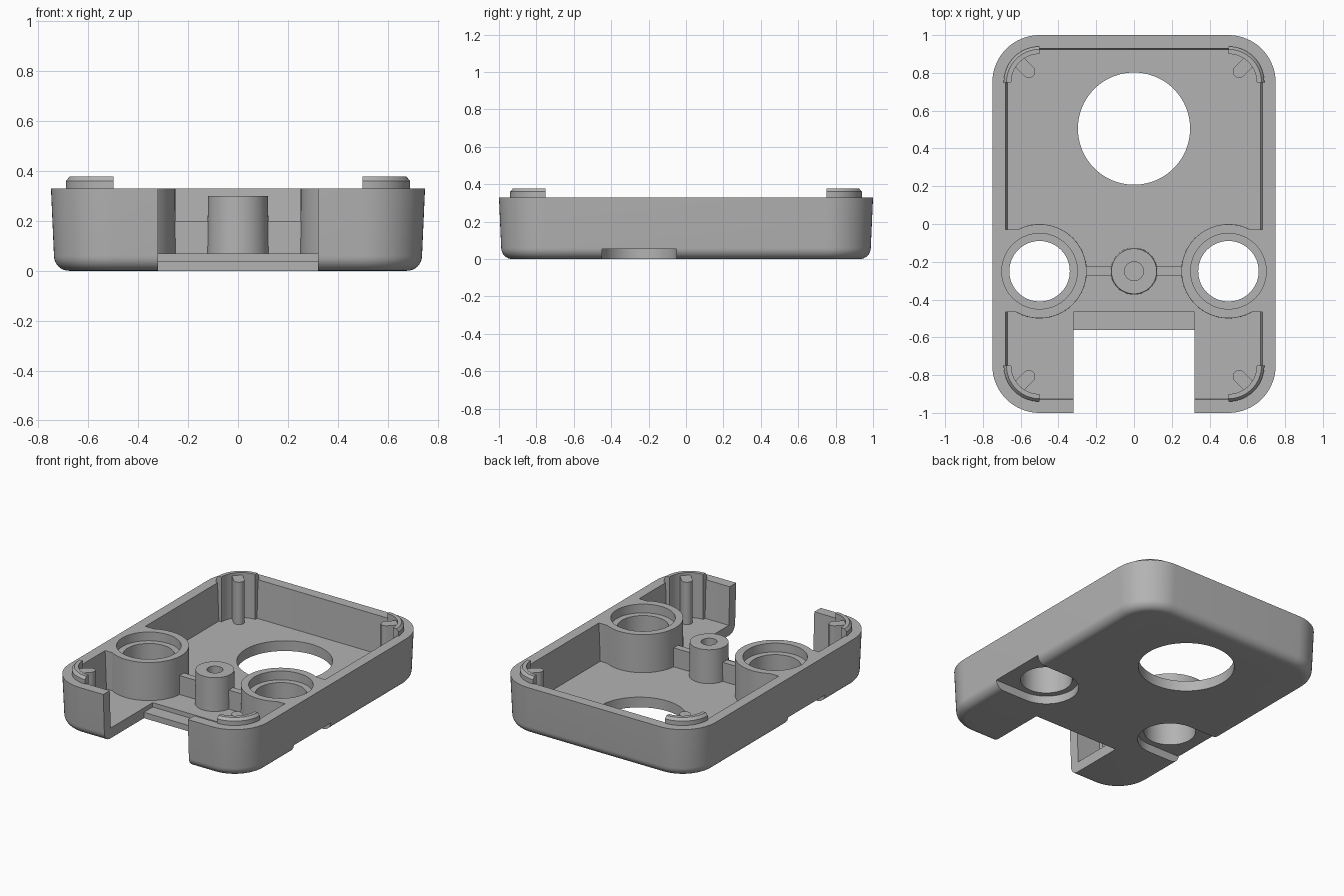
import bpy, bmesh
from math import sin, cos, pi, radians

if "Cube" in bpy.data.objects:
    bpy.data.objects.remove(bpy.data.objects["Cube"], do_unlink=True)

grey = bpy.data.materials.new("plain grey")
grey.use_nodes = True
grey.diffuse_color = (0.45, 0.45, 0.45, 1)
grey.node_tree.nodes["Principled BSDF"].inputs["Base Color"].default_value = (0.45, 0.45, 0.45, 1)

TOP, FLOOR, SINK = 0.33, 0.07, 0.06   # rim height, floor height, overlap depth of floor parts


def loft(name, rings, closed=False):
    """Skin equal-length rings of points; cap the ends unless the rings form a loop."""
    bm = bmesh.new()
    loops = [[bm.verts.new(p) for p in ring] for ring in rings]
    n = len(loops[0])
    for a, b in zip(loops, loops[1:]):
        for i in range(n):
            j = (i + 1) % n
            bm.faces.new((a[i], a[j], b[j], b[i]))
    if not closed:
        bm.faces.new(loops[0])
        bm.faces.new(loops[-1])
    else:
        for i in range(n):
            j = (i + 1) % n
            bm.faces.new((loops[-1][i], loops[-1][j], loops[0][j], loops[0][i]))
    bmesh.ops.recalc_face_normals(bm, faces=bm.faces)
    mesh = bpy.data.meshes.new(name)
    bm.to_mesh(mesh)
    bm.free()
    mesh.materials.append(grey)
    obj = bpy.data.objects.new(name, mesh)
    bpy.context.collection.objects.link(obj)
    return obj


def rounded(z, hx, hy, r, seg=16):
    ring = []
    for k, (sx, sy) in enumerate(((1, 1), (-1, 1), (-1, -1), (1, -1))):
        for i in range(seg + 1):
            a = (k + i / seg) * pi / 2
            ring.append((sx * (hx - r) + r * cos(a), sy * (hy - r) + r * sin(a), z))
    return ring


def prism(name, outline, z0, z1):
    return loft(name, [[(x, y, z) for x, y in outline] for z in (z0, z1)])


def box(name, x0, x1, y0, y1, z0, z1):
    return prism(name, [(x0, y0), (x1, y0), (x1, y1), (x0, y1)], z0, z1)


def disc(name, x, y, r0, r1, z0, z1, n=96):
    return loft(name, [[(x + r * cos(2 * pi * i / n), y + r * sin(2 * pi * i / n), z)
                        for i in range(n)] for r, z in ((r0, z0), (r1, z1))])


def activate(obj):
    bpy.ops.object.select_all(action="DESELECT")
    obj.select_set(True)
    bpy.context.view_layer.objects.active = obj


def cut(obj, cutter):
    mod = obj.modifiers.new("cut", "BOOLEAN")
    mod.operation, mod.solver, mod.object = "DIFFERENCE", "EXACT", cutter
    activate(obj)
    bpy.ops.object.modifier_apply(modifier=mod.name)
    bpy.data.objects.remove(cutter, do_unlink=True)


def smooth(obj):
    activate(obj)
    bpy.ops.object.shade_smooth_by_angle(angle=radians(30))


# Outer tray body: drafted sides with a rounded bottom edge
sections = []
for i in range(9):
    a = i / 8 * pi / 2
    inset = 0.012 + 0.06 * (1 - sin(a))
    sections.append(rounded(0.06 * (1 - cos(a)), 0.75 - inset, 1 - inset, 0.25 - inset))
sections.append(rounded(TOP, 0.75, 1, 0.25))
case = loft("tray_case", sections)

# Cavity, keeping the two side cups and their wall blocks as solid material
cavity = loft("cavity", [rounded(FLOOR, 0.67, 0.92, 0.17), rounded(0.4, 0.683, 0.933, 0.183)])
for s in (-1, 1):
    cut(cavity, disc("cup_solid", 0.5 * s, -0.25, 0.25, 0.248, 0, 0.5))
    x0, x1 = sorted((0.6 * s, 0.8 * s))
    cut(cavity, box("block_solid", x0, x1, -0.465, -0.03, 0, 0.5))
cut(case, cavity)

# Cup bores, counterbores and the underside slots open to the sides
for s in (-1, 1):
    cut(case, disc("bore", 0.5 * s, -0.25, 0.16, 0.16, -0.1, 0.5))
    cut(case, disc("counterbore", 0.5 * s, -0.25, 0.2, 0.2, TOP - 0.06, 0.5))
    arc = [(s * (0.5 - 0.2 * sin(pi * i / 32)), -0.25 + 0.2 * cos(pi * i / 32)) for i in range(33)]
    cut(case, prism("side_slot", arc + [(0.9 * s, -0.45), (0.9 * s, -0.05)], -0.1, 0.055))

# Large floor opening, front notch and its stepped ledge
cut(case, disc("floor_opening", 0, 0.505, 0.297, 0.297, -0.1, 0.5))
cut(case, box("front_notch", -0.32, 0.32, -1.2, -0.56, -0.1, 0.5))
cut(case, box("notch_step", -0.32, 0.32, -0.7, -0.465, 0.04, 0.5))
smooth(case)

# Central screw post with a blind hole, and its two ribs
post = disc("screw_post", 0, -0.25, 0.124, 0.12, SINK, 0.30)
cut(post, disc("post_hole", 0, -0.25, 0.05, 0.05, 0.1, 0.5))
smooth(post)
for side, s in (("left", 1), ("right", -1)):
    x0, x1 = sorted((0.1 * s, 0.27 * s))
    box(side + "_post_rib", x0, x1, -0.272, -0.225, SINK, 0.20)

# Corner locating lips and the slim pins joined to them
lip = [(0.15, SINK), (0.19, SINK), (0.19, 0.36), (0.175, 0.378), (0.15, 0.378)]
for side, sx in (("left", 1), ("right", -1)):
    for end, sy in (("back", 1), ("front", -1)):
        rings = []
        for i in range(17):
            a = i / 16 * pi / 2
            rings.append([(sx * (0.5 + r * cos(a)), sy * (0.75 + r * sin(a)), z) for r, z in lip])
        smooth(loft(f"{end}_{side}_corner_lip", rings))
        outline = []
        for i in range(13):
            a = radians(135) + i / 12 * pi
            outline.append((0.557 + 0.034 * cos(a), 0.807 + 0.034 * sin(a)))
        (ax, ay), (bx, by) = outline[0], outline[-1]
        outline += [(bx + 0.06, by + 0.06), (ax + 0.06, ay + 0.06)]
        smooth(prism(f"{end}_{side}_corner_pin", [(sx * x, sy * y) for x, y in outline], SINK, 0.36))
